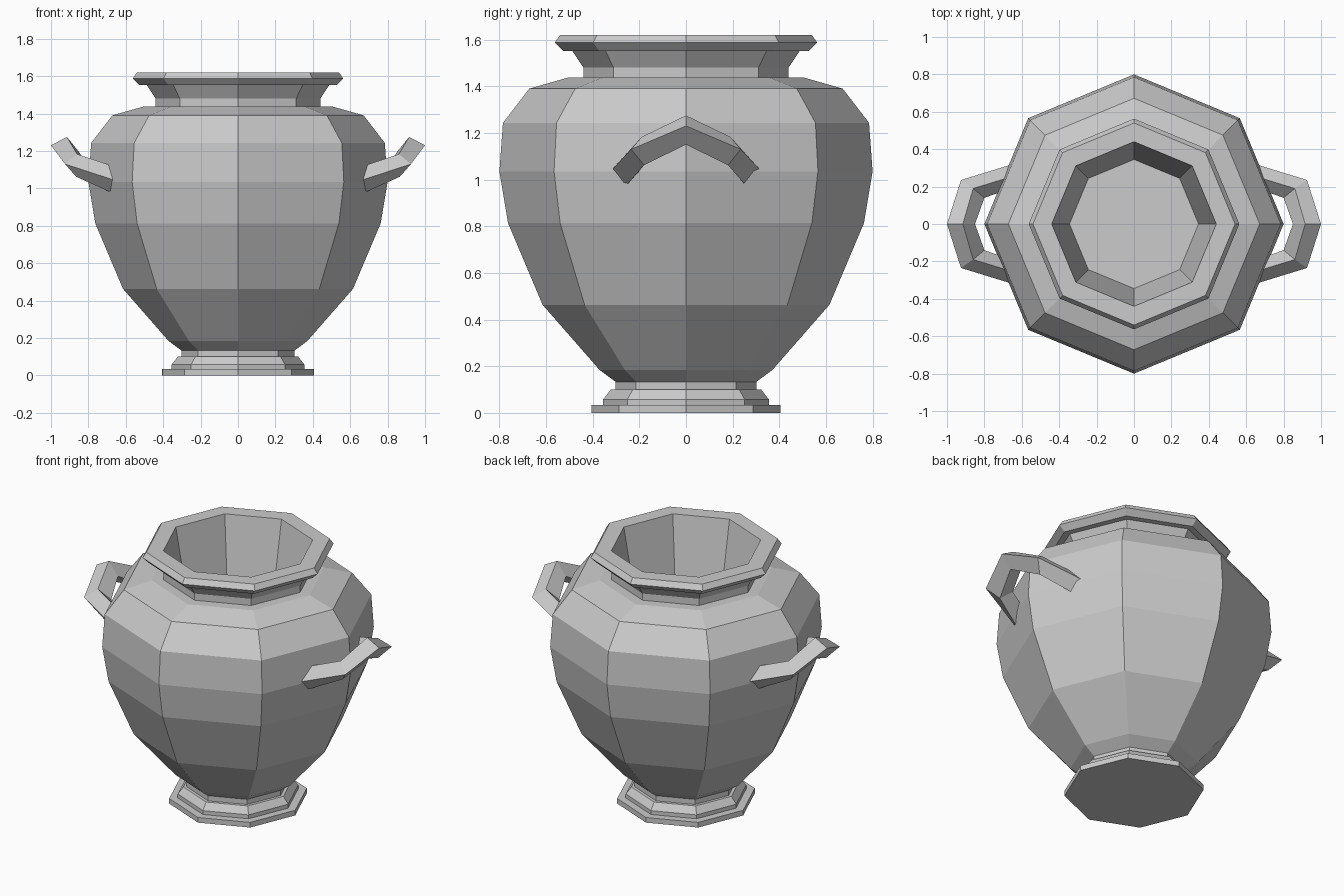
import bpy
import bmesh
from math import cos, sin, pi

default = bpy.data.objects.get("Cube")
if default:
    bpy.data.objects.remove(default, do_unlink=True)

SIDES = 8

clay = bpy.data.materials.new("grey_clay")
clay.use_nodes = True
GREY = (0.6, 0.6, 0.6, 1)
clay.diffuse_color = GREY
clay.node_tree.nodes["Principled BSDF"].inputs["Base Color"].default_value = GREY


def finish(bm, name):
    bmesh.ops.recalc_face_normals(bm, faces=bm.faces[:])
    mesh = bpy.data.meshes.new(name)
    bm.to_mesh(mesh)
    bm.free()
    mesh.materials.append(clay)
    obj = bpy.data.objects.new(name, mesh)
    bpy.context.collection.objects.link(obj)
    return obj


def loft(bm, loops):
    """Skin closed loops of points and cap both ends."""
    rings = [[bm.verts.new(p) for p in loop] for loop in loops]
    n = len(rings[0])
    for a, b in zip(rings, rings[1:]):
        for i in range(n):
            j = (i + 1) % n
            bm.faces.new((a[i], a[j], b[j], b[i]))
    bm.faces.new(rings[0])
    bm.faces.new(rings[-1])


def lathe(name, profile):
    bm = bmesh.new()
    loft(bm, [[(r * cos(2 * pi * i / SIDES), r * sin(2 * pi * i / SIDES), z)
               for i in range(SIDES)] for r, z in profile])
    return finish(bm, name)


# Vase: stepped foot, belly, neck, rim and hollow, as one turned profile
foot = [(.405, 0), (.405, .033), (.355, .033), (.355, .058), (.322, .1), (.302, .1)]
belly = [(.302, .133), (.37, .183), (.615, .463), (.763, .813),
         (.8, 1.035), (.785, 1.243), (.672, 1.39), (.507, 1.437)]
neck = [(.44, 1.437), (.44, 1.48), (.488, 1.552)]
rim = [(.527, 1.552), (.563, 1.587), (.54, 1.62), (.44, 1.62)]
hollow = [(.345, 1.1)]
lathe("vase_body", foot + belly + neck + rim + hollow)

# Handle sections: outer top, inner top, inner bottom, outer bottom
apex = [(1, 0, 1.23), (.915, 0, 1.275), (.85, 0, 1.195), (.935, 0, 1.15)]
bend = [(.925, .235, 1.13), (.86, .19, 1.183), (.8, .14, 1.112), (.865, .18, 1.062)]
root = [(.61, .332, 1.027), (.55, .285, 1.08), (.56, .225, 1.005), (.62, .275, .952)]


def handle(name, side):
    def place(section, depth):
        return [(side * x, depth * y, z) for x, y, z in section]
    bm = bmesh.new()
    loft(bm, [place(root, -1), place(bend, -1), place(apex, 1),
              place(bend, 1), place(root, 1)])
    return finish(bm, name)


handle("left_handle", 1)
handle("right_handle", -1)
